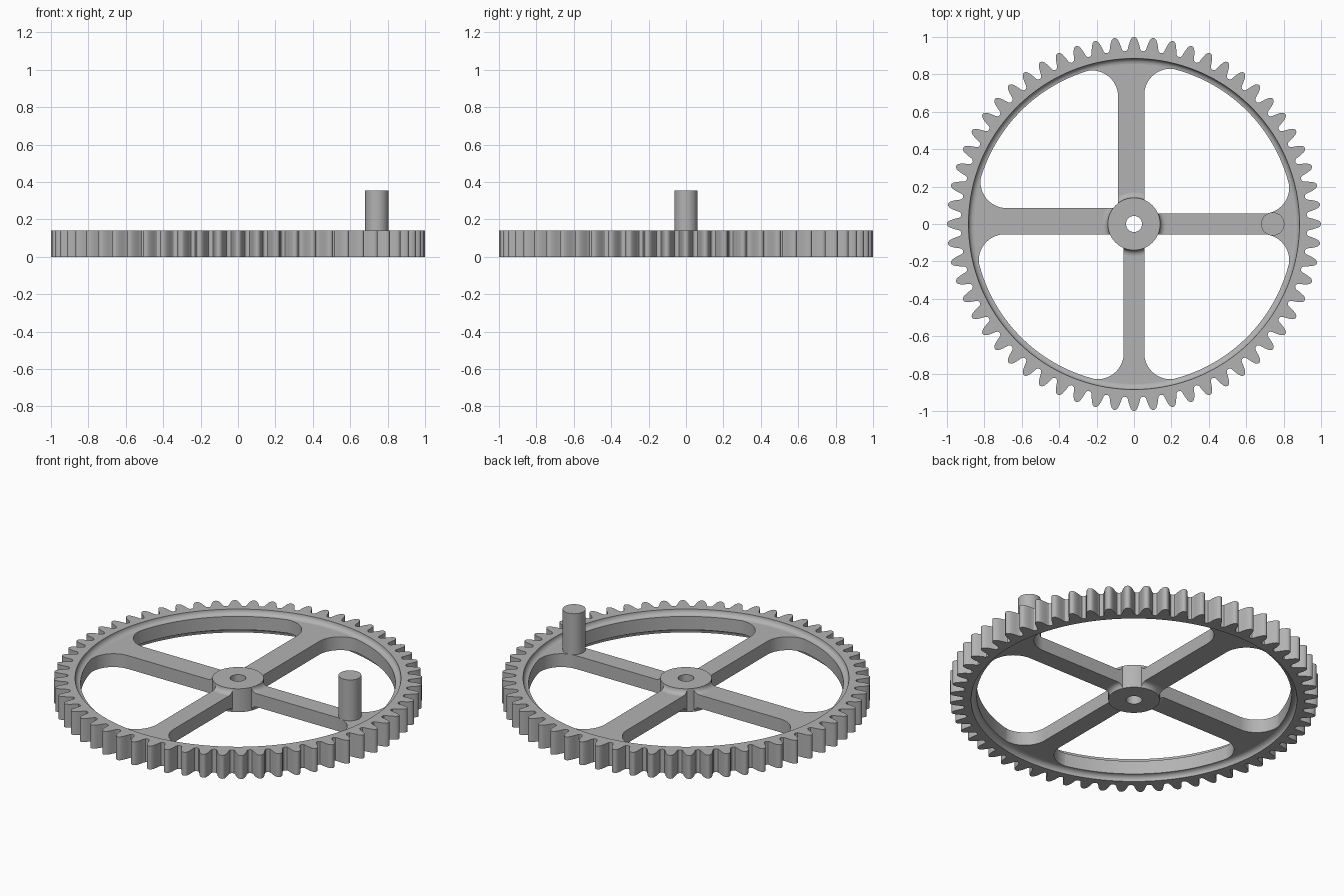
import bpy, bmesh, math
from math import sin, cos, pi, sqrt, atan2

if "Cube" in bpy.data.objects:
    bpy.data.objects.remove(bpy.data.objects["Cube"])

H = 0.14                   # rim and hub height
WEB_LO, WEB_HI = 0.03, 0.11
RIM_IN, FIL = 0.855, 0.03  # opening radius and rim fillet
HUB_R, BORE_R = 0.14, 0.043
TEETH = 60

metal = bpy.data.materials.new("grey metal")
metal.diffuse_color = (0.45, 0.45, 0.45, 1)
metal.use_nodes = True
metal.node_tree.nodes["Principled BSDF"].inputs["Base Color"].default_value = metal.diffuse_color


def finish(obj, angle=32):
    obj.data.materials.clear()
    obj.data.materials.append(metal)
    bpy.ops.object.select_all(action='DESELECT')
    obj.select_set(True)
    bpy.context.view_layer.objects.active = obj
    bpy.ops.object.shade_smooth_by_angle(angle=math.radians(angle))


def loft(name, rings, around=True, wrap=True, caps=False):
    """Skin rings of points; wrap joins the last ring to the first."""
    bm = bmesh.new()
    vs = [[bm.verts.new(p) for p in ring] for ring in rings]
    n, m = len(vs[0]), len(vs)
    for i in range(m if wrap else m - 1):
        a, b = vs[i], vs[(i + 1) % m]
        for j in range(n if around else n - 1):
            k = (j + 1) % n
            bm.faces.new((a[j], a[k], b[k], b[j]))
    if caps:
        bm.faces.new(vs[0])
        bm.faces.new(vs[-1])
    bmesh.ops.recalc_face_normals(bm, faces=bm.faces)
    me = bpy.data.meshes.new(name)
    bm.to_mesh(me)
    bm.free()
    obj = bpy.data.objects.new(name, me)
    bpy.context.collection.objects.link(obj)
    finish(obj)
    return obj


def arc(cx, cy, r, a0, a1, n):
    return [(cx + r * cos(a0 + (a1 - a0) * i / n), cy + r * sin(a0 + (a1 - a0) * i / n))
            for i in range(n + 1)]


# Toothed rim: (radius, half width) down one tooth flank
flank = [(0.925, 0.044), (0.929, 0.037), (0.938, 0.0325), (0.953, 0.029), (0.968, 0.025),
         (0.982, 0.020), (0.992, 0.0145), (0.998, 0.008)]
tooth = [(r, -w / r) for r, w in flank] + [(1.0, 0)] + [(r, w / r) for r, w in flank[::-1]]
outline = [(r, a + 2 * pi * t / TEETH) for t in range(TEETH) for r, a in tooth]


def circle_ring(r, z):
    return [(r * cos(a), r * sin(a), z) for _, a in outline]


def teeth_ring(z):
    return [(r * cos(a), r * sin(a), z) for r, a in outline]


quarter = [i * pi / 2 / 6 for i in range(7)]
fillet = [(RIM_IN + FIL * sin(q), FIL * cos(q)) for q in quarter]
rings = [teeth_ring(H)]
rings += [circle_ring(r, H - d) for r, d in fillet[::-1]]
rings += [circle_ring(r, d) for r, d in fillet]
rings += [teeth_ring(0)]
loft("toothed_rim", rings)


# Spoked web: disc with four rounded openings and a bore
def opening(w, turn, f=0.14, R=RIM_IN + 0.002, h=HUB_R - 0.003):
    cx = sqrt((R - f) ** 2 - (w + f) ** 2)
    phi, hub = atan2(w + f, cx), math.asin(w / h)
    pts = arc(0, 0, h, pi / 2 - hub, hub, 8)
    pts += arc(cx, w + f, f, -pi / 2, phi, 20)
    pts += arc(0, 0, R, phi, pi / 2 - phi, 40)[1:-1]
    pts += arc(w + f, cx, f, pi / 2 - phi, pi, 20)
    c, s = cos(turn), sin(turn)
    return [(x * c - y * s, x * s + y * c) for x, y in pts]


curve = bpy.data.curves.new("web_outline", 'CURVE')
curve.dimensions, curve.fill_mode = '2D', 'BOTH'
curve.extrude = (WEB_HI - WEB_LO) / 2
loops = [arc(0, 0, 0.875, 0, 2 * pi, 120)[:-1], arc(0, 0, 0.06, 0, 2 * pi, 32)[:-1]]
loops += [opening(0.085 if q == 1 else 0.055, q * pi / 2) for q in range(4)]
for pts in loops:
    sp = curve.splines.new('POLY')
    sp.points.add(len(pts) - 1)
    for p, (x, y) in zip(sp.points, pts):
        p.co = (x, y, 0, 1)
    sp.use_cyclic_u = True
helper = bpy.data.objects.new("web_helper", curve)
bpy.context.collection.objects.link(helper)
dg = bpy.context.evaluated_depsgraph_get()
mesh = bpy.data.meshes.new_from_object(helper.evaluated_get(dg))
bpy.data.objects.remove(helper)
bm = bmesh.new()
bm.from_mesh(mesh)
bmesh.ops.remove_doubles(bm, verts=bm.verts, dist=1e-5)
bmesh.ops.translate(bm, verts=bm.verts, vec=(0, 0, (WEB_LO + WEB_HI) / 2))
bmesh.ops.recalc_face_normals(bm, faces=bm.faces)
bm.to_mesh(mesh)
bm.free()
web = bpy.data.objects.new("spoked_web", mesh)
bpy.context.collection.objects.link(web)
finish(web)

# Hub with through bore
loft("hub", [[(x, y, z) for x, y in arc(0, 0, r, 0, 2 * pi, 64)[:-1]]
             for r, z in [(HUB_R, 0), (HUB_R, H), (BORE_R, H), (BORE_R, 0)]])

# Fillets where each spoke meets the hub, above and below
spokes = [(-0.055, 0.055), (-0.055, 0.085), (-0.085, 0.055), (-0.055, 0.055)]
for k, (lo, hi) in enumerate(spokes):
    c, s = cos(k * pi / 2), sin(k * pi / 2)
    for side in ("upper", "lower"):
        section = [(HUB_R + FIL * (1 - sin(q)), FIL * (1 - cos(q))) for q in quarter]
        section += [(HUB_R - 0.005, FIL), (HUB_R - 0.005, -0.002), (HUB_R + FIL, -0.002)]
        slices = []
        for i in range(13):
            v = lo + (hi - lo) * i / 12
            row = []
            for r, d in section:
                u = sqrt(r * r - v * v)
                z = WEB_HI + d if side == "upper" else WEB_LO - d
                row.append((u * c - v * s, u * s + v * c, z))
            slices.append(row)
        loft(f"{side}_hub_fillet_{k + 1}", slices, wrap=False, caps=True)

# Crank pin standing on the right spoke
bpy.ops.mesh.primitive_cylinder_add(vertices=48, radius=0.062, depth=0.355 - 0.06,
                                    location=(0.742, 0, (0.355 + 0.06) / 2))
pin = bpy.context.object
pin.name = "crank_pin"
finish(pin)
